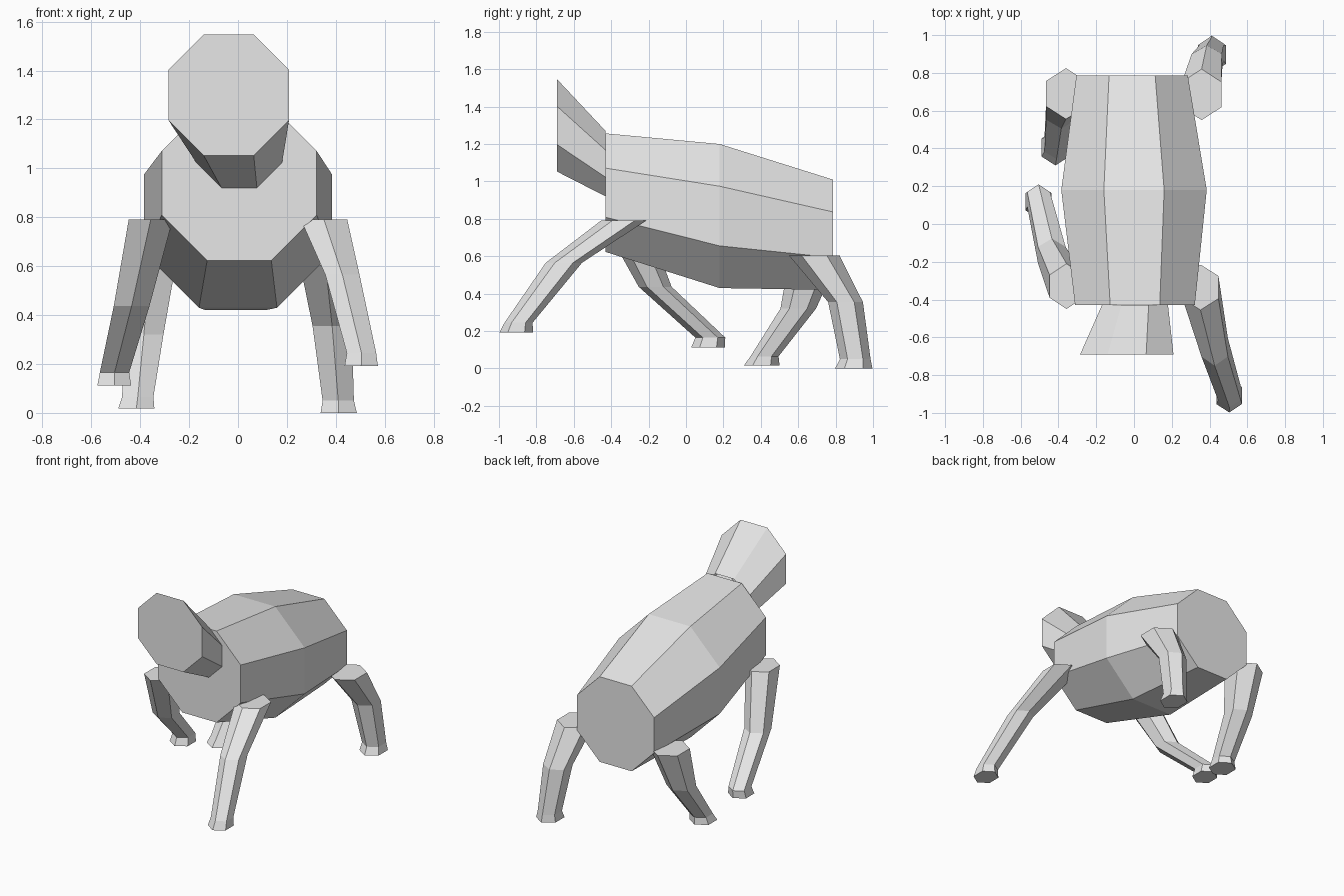
import bpy
import bmesh
import math
from mathutils import Vector

default = bpy.data.objects.get("Cube")
if default:
    bpy.data.objects.remove(default, do_unlink=True)

# One plain grey for the whole figure
grey = bpy.data.materials.new("light_grey")
grey.use_nodes = True
colour = (0.8, 0.8, 0.8, 1)
grey.diffuse_color = colour
grey.node_tree.nodes["Principled BSDF"].inputs["Base Color"].default_value = colour


def octagon(x, y, z, half):
    """Upright regular octagon facing y, flat side up, half = centre to side."""
    r = half / math.cos(math.pi / 8)
    angles = [math.pi * (2 * i + 1) / 8 for i in range(8)]
    return [Vector((x + r * math.cos(a), y, z + r * math.sin(a))) for a in angles]


def hexagon(x, y, z, rx, ry):
    """Level hexagon with its points along y, rx = centre to side."""
    k = rx / math.cos(math.pi / 6)
    angles = [math.pi * (2 * i + 1) / 6 for i in range(6)]
    return [Vector((x + k * math.cos(a), y + ry * math.sin(a), z)) for a in angles]


def loft(name, rings, cap_end=True):
    """Skin a row of matching rings with flat faces and close the ends."""
    bm = bmesh.new()
    loops = [[bm.verts.new(p) for p in ring] for ring in rings]
    for a, b in zip(loops, loops[1:]):
        n = len(a)
        for i in range(n):
            j = (i + 1) % n
            bm.faces.new((a[i], a[j], b[j], b[i]))
    bm.faces.new(loops[0])
    if cap_end:
        bm.faces.new(loops[-1])
    bmesh.ops.recalc_face_normals(bm, faces=bm.faces)
    mesh = bpy.data.meshes.new(name)
    bm.to_mesh(mesh)
    bm.free()
    mesh.materials.append(grey)
    obj = bpy.data.objects.new(name, mesh)
    bpy.context.collection.objects.link(obj)
    return obj


# Body: chest, belly and rump
loft("body", [octagon(0.005, -0.43, 0.94, 0.33 * 0.96),
              octagon(0, 0.18, 0.815, 0.385),
              octagon(-0.01, 0.785, 0.715, 0.295)])

# Head: flared, with a flat face, ending against the chest
loft("head", [octagon(-0.038, -0.69, 1.3, 0.247),
              octagon(0.005, -0.43, 1.095, 0.175)], cap_end=False)

# Legs: hip, knee, ankle and sole, each x, y, z, half width, half length
legs = {
    "front_left_leg": [(0.352, -0.335, 0.79, 0.095, 0.12),
                       (0.427, -0.653, 0.565, 0.07, 0.097),
                       (0.505, -0.895, 0.245, 0.06, 0.075),
                       (0.504, -0.908, 0.192, 0.068, 0.09)],
    "front_right_leg": [(-0.357, -0.33, 0.79, 0.09, 0.12),
                        (-0.435, -0.165, 0.437, 0.073, 0.088),
                        (-0.505, 0.13, 0.165, 0.06, 0.08),
                        (-0.506, 0.118, 0.113, 0.069, 0.09)],
    "back_left_leg": [(0.358, 0.685, 0.605, 0.104, 0.135),
                      (0.385, 0.853, 0.355, 0.08, 0.093),
                      (0.41, 0.905, 0.05, 0.064, 0.082),
                      (0.412, 0.897, 0, 0.074, 0.1)],
    "back_right_leg": [(-0.36, 0.69, 0.605, 0.105, 0.135),
                       (-0.385, 0.6, 0.32, 0.08, 0.095),
                       (-0.41, 0.42, 0.065, 0.064, 0.075),
                       (-0.416, 0.405, 0.017, 0.074, 0.095)],
}
for name, joints in legs.items():
    loft(name, [hexagon(*joint) for joint in joints])
